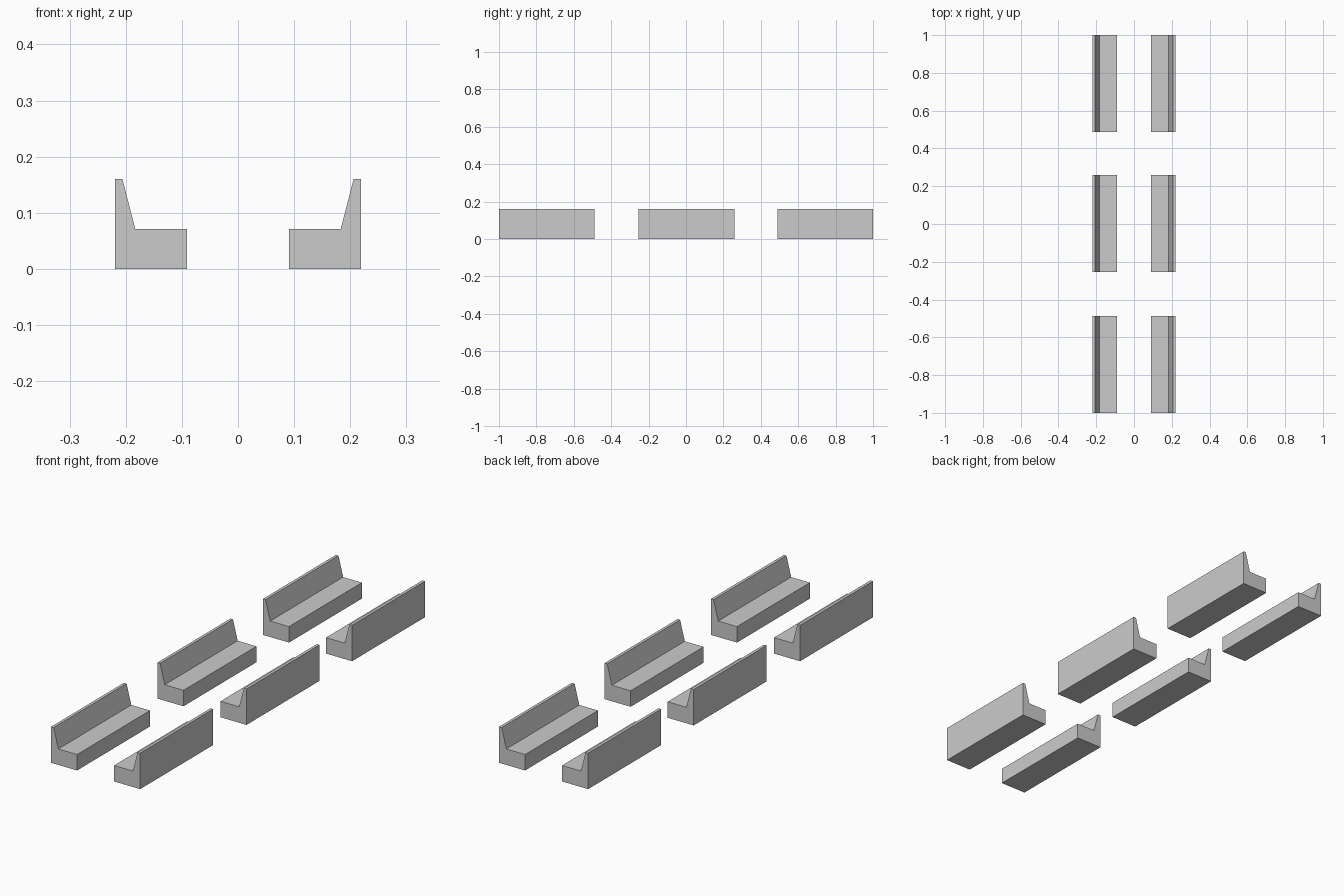
import bpy

if "Cube" in bpy.data.objects:
    bpy.data.objects.remove(bpy.data.objects["Cube"])

# Side profile of one bench (x, z): base block with a sloped backrest
PROFILE = [(0.091, 0), (0.219, 0), (0.219, 0.16), (0.206, 0.16), (0.183, 0.071), (0.091, 0.071)]
LENGTH = 0.512


def bench(name, side, y_mid):
    """Extrude the profile along y; side -1 mirrors it to the left row."""
    n = len(PROFILE)
    pts = PROFILE if side > 0 else PROFILE[::-1]
    verts = [(side * x, y_mid + e * LENGTH / 2, z) for e in (-1, 1) for x, z in pts]
    faces = [tuple(range(n)), tuple(range(2 * n - 1, n - 1, -1))]
    faces += [((i + 1) % n, i, i + n, (i + 1) % n + n) for i in range(n)]
    mesh = bpy.data.meshes.new(name)
    mesh.from_pydata(verts, [], faces)
    obj = bpy.data.objects.new(name, mesh)
    bpy.context.collection.objects.link(obj)


# Two facing rows of three benches
for row, y_mid in (("front", -0.744), ("middle", 0.003), ("back", 0.744)):
    bench(f"bench_left_{row}", -1, y_mid)
    bench(f"bench_right_{row}", 1, y_mid)
